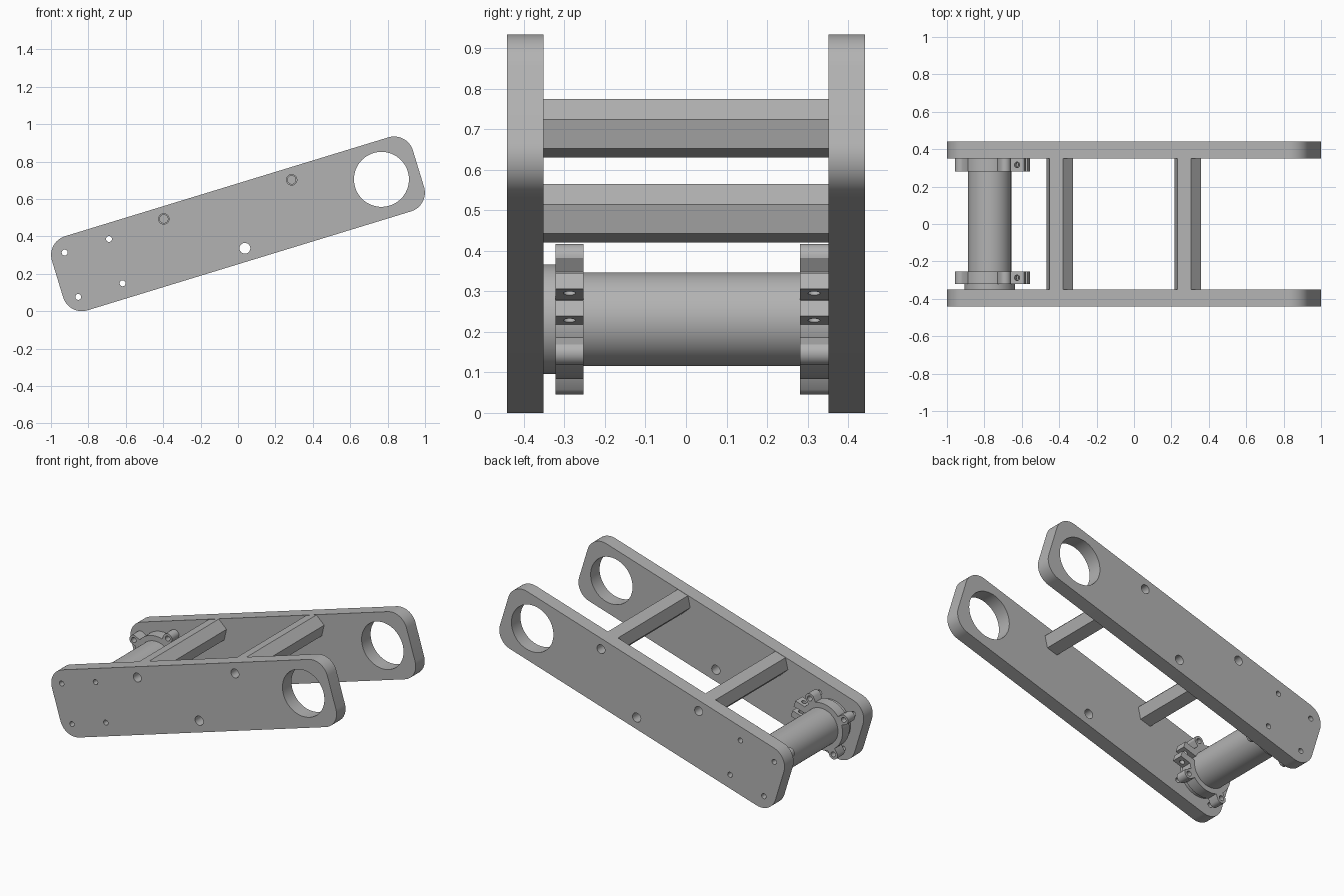
import bpy, bmesh, math
from mathutils import Matrix, Vector

if "Cube" in bpy.data.objects:
    bpy.data.objects.remove(bpy.data.objects["Cube"], do_unlink=True)

metal = bpy.data.materials.new("grey metal")
metal.use_nodes = True
GREY = (0.45, 0.45, 0.45, 1)
metal.diffuse_color = GREY
metal.node_tree.nodes["Principled BSDF"].inputs["Base Color"].default_value = GREY

# Arm frame: local x runs along the arm, local y across it, local z towards the front
TILT = math.radians(17)
FRAME = (Matrix.Translation((0, 0, 0.467)) @ Matrix.Rotation(-TILT, 4, 'Y')
         @ Matrix.Rotation(math.pi / 2, 4, 'X'))
PIVOT_U = -0.807     # centre of the cross tube along the arm
LUG = 0.124          # bolt offset from the tube centre


def arc(cx, cy, r, start=0, end=360, n=16):
    """Points on an arc, angles in degrees, both ends included."""
    return [(cx + r * math.cos(math.radians(start + (end - start) * i / n)),
             cy + r * math.sin(math.radians(start + (end - start) * i / n)))
            for i in range(n + 1)]


def circle(cx, cy, r, n=32):
    return arc(cx, cy, r, n=n)[:-1]


def prism(name, outline, y0, y1, holes=()):
    """Extrude an outline with holes from y0 to y1 in the arm frame."""
    bm = bmesh.new()
    edges = []
    for loop in [outline, *holes]:
        vs = [bm.verts.new((x, y, -y0)) for x, y in loop]
        edges += [bm.edges.new((vs[i - 1], vs[i])) for i in range(len(vs))]
    bmesh.ops.triangle_fill(bm, edges=edges, use_beauty=True, use_dissolve=False)
    ext = bmesh.ops.extrude_face_region(bm, geom=bm.faces[:])["geom"]
    bmesh.ops.translate(bm, vec=(0, 0, y0 - y1),
                        verts=[g for g in ext if isinstance(g, bmesh.types.BMVert)])
    bmesh.ops.recalc_face_normals(bm, faces=bm.faces)
    mesh = bpy.data.meshes.new(name)
    bm.to_mesh(mesh)
    bm.free()
    mesh.materials.append(metal)
    obj = bpy.data.objects.new(name, mesh)
    bpy.context.collection.objects.link(obj)
    obj.matrix_world = FRAME
    return obj


def activate(obj):
    bpy.ops.object.select_all(action='DESELECT')
    obj.select_set(True)
    bpy.context.view_layer.objects.active = obj


def drill(obj, center, axis, radius, depth):
    """Cut a round hole at a point given in the arm frame."""
    bpy.ops.mesh.primitive_cylinder_add(vertices=24, radius=radius, depth=depth)
    cutter = bpy.context.object
    cutter.data.materials.append(metal)
    turn = Vector(axis).to_track_quat('Z', 'Y').to_matrix().to_4x4()
    cutter.matrix_world = FRAME @ Matrix.Translation(center) @ turn
    cutter.hide_render = True
    activate(obj)
    mod = obj.modifiers.new("hole", 'BOOLEAN')
    mod.operation, mod.solver, mod.object = 'DIFFERENCE', 'EXACT', cutter
    bpy.ops.object.modifier_apply(modifier=mod.name)
    bpy.data.objects.remove(cutter, do_unlink=True)


parts = []

# Side plates: rounded rectangles with bearing, spacer and bolt holes
HALF_L, HALF_H, CORNER = 1.009, 0.207, 0.105
plate = []
for k, (sx, sy) in enumerate([(1, 1), (-1, 1), (-1, -1), (1, -1)]):
    plate += arc(sx * (HALF_L - CORNER), sy * (HALF_H - CORNER), CORNER,
                 90 * k, 90 * k + 90, 12)
SPACERS = [(-0.372, 0.141), (0.343, 0.141)]
lug_holes = [circle(PIVOT_U + sx * LUG, sy * LUG, 0.016, 20)
             for sx in (-1, 1) for sy in (-1, 1)]
plate_holes = [circle(0.803, 0.003, 0.147, 64), circle(-0.003, -0.136, 0.029, 24)]
plate_holes += [circle(u, v, 0.028, 24) for u, v in SPACERS] + lug_holes
parts.append(prism("front_side_plate", plate, -0.441, -0.351, plate_holes))
parts.append(prism("back_side_plate", plate, 0.351, 0.441, plate_holes))

# Hexagonal spacers with blind end holes
for name, (u, v) in zip(("lower_spacer", "upper_spacer"), SPACERS):
    bar = prism(name, circle(u, v, 0.074, 6), -0.351, 0.351)
    for side in (-1, 1):
        drill(bar, (u, v, side * 0.351), (0, 0, 1), 0.022, 0.16)
    parts.append(bar)

# Cross tube and its front collar
parts.append(prism("cross_tube", circle(PIVOT_U, 0, 0.1155, 64), -0.322, 0.351))
parts.append(prism("tube_collar", circle(PIVOT_U, 0, 0.135, 64), -0.351, -0.322))

# Split clamps: ring with four bolt lugs and a pair of pinch ears
RING, BORE, LUG_R = 0.148, 0.1155, 0.031
EAR_TIP, EAR_OUT, EAR_IN = 0.208, 0.055, 0.015


def clamp_radius(deg):
    """Outer radius of the ring, bulging at each diagonal lug."""
    off = math.radians((deg % 90) - 45)
    reach = LUG * math.sqrt(2)
    inside = LUG_R ** 2 - (reach * math.sin(off)) ** 2
    return RING if inside < 0 else reach * math.cos(off) + math.sqrt(inside)


ear_deg = math.degrees(math.asin(EAR_OUT / RING))
gap_deg = math.degrees(math.asin(EAR_IN / BORE))
clamp = []
STEPS = 220
for i in range(STEPS + 1):
    deg = ear_deg + (360 - 2 * ear_deg) * i / STEPS
    clamp += arc(0, 0, clamp_radius(deg), deg, deg, 1)[:1]
clamp += [(EAR_TIP, -EAR_OUT), (EAR_TIP, -EAR_IN)]
clamp += arc(0, 0, BORE, 360 - gap_deg, gap_deg, 64)
clamp += [(EAR_TIP, EAR_IN), (EAR_TIP, EAR_OUT)]
clamp = [(x + PIVOT_U, y) for x, y in clamp]
for name, y0, y1 in (("front_clamp", -0.322, -0.253), ("back_clamp", 0.281, 0.351)):
    ring = prism(name, clamp, y0, y1, lug_holes)
    drill(ring, (PIVOT_U + 0.17, 0, -(y0 + y1) / 2), (0, 1, 0), 0.015, 0.2)
    parts.append(ring)

# Smooth round walls, keep edges sharp
for part in parts:
    activate(part)
    bpy.ops.object.shade_smooth_by_angle(angle=math.radians(30))
